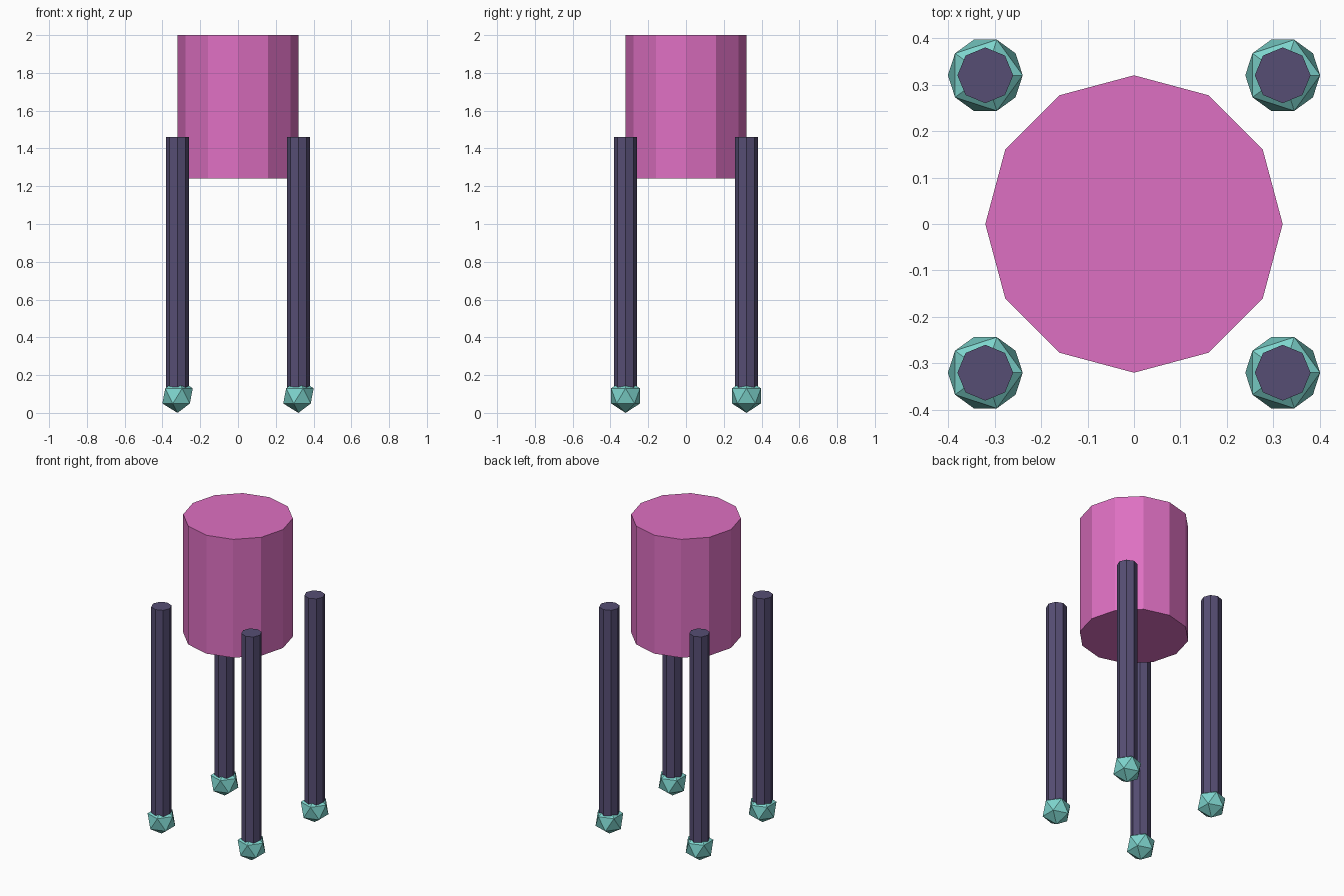
import bpy

if "Cube" in bpy.data.objects:
    bpy.data.objects.remove(bpy.data.objects["Cube"])


def make_material(name, rgb):
    mat = bpy.data.materials.new(name)
    mat.diffuse_color = (*rgb, 1.0)
    mat.use_nodes = True
    mat.node_tree.nodes["Principled BSDF"].inputs["Base Color"].default_value = mat.diffuse_color
    return mat


def finish(name, mat):
    obj = bpy.context.object
    obj.name = name
    obj.data.materials.append(mat)
    return obj


def prism(name, sides, radius, x, y, z0, z1, mat):
    bpy.ops.mesh.primitive_cylinder_add(
        vertices=sides, radius=radius, depth=z1 - z0,
        location=(x, y, (z0 + z1) / 2))
    return finish(name, mat)


pink = make_material("pink", (0.73, 0.162, 0.539))
purple = make_material("dark purple", (0.093, 0.076, 0.174))
teal = make_material("teal", (0.205, 0.658, 0.61))

SPREAD = 0.32   # leg offset from the centre
FOOT_R = 0.09

# Body: twelve-sided drum
prism("body", 12, 0.32, 0, 0, 1.24, 2.0, pink)

# Four octagonal legs, each ending in a faceted foot
for y, depth_name in ((-SPREAD, "front"), (SPREAD, "back")):
    for x, side_name in ((-SPREAD, "left"), (SPREAD, "right")):
        label = f"{depth_name}_{side_name}"
        prism(f"{label}_leg", 8, 0.06, x, y, FOOT_R, 1.46, purple)
        bpy.ops.mesh.primitive_ico_sphere_add(
            subdivisions=1, radius=FOOT_R, location=(x, y, FOOT_R))
        finish(f"{label}_foot", teal)
